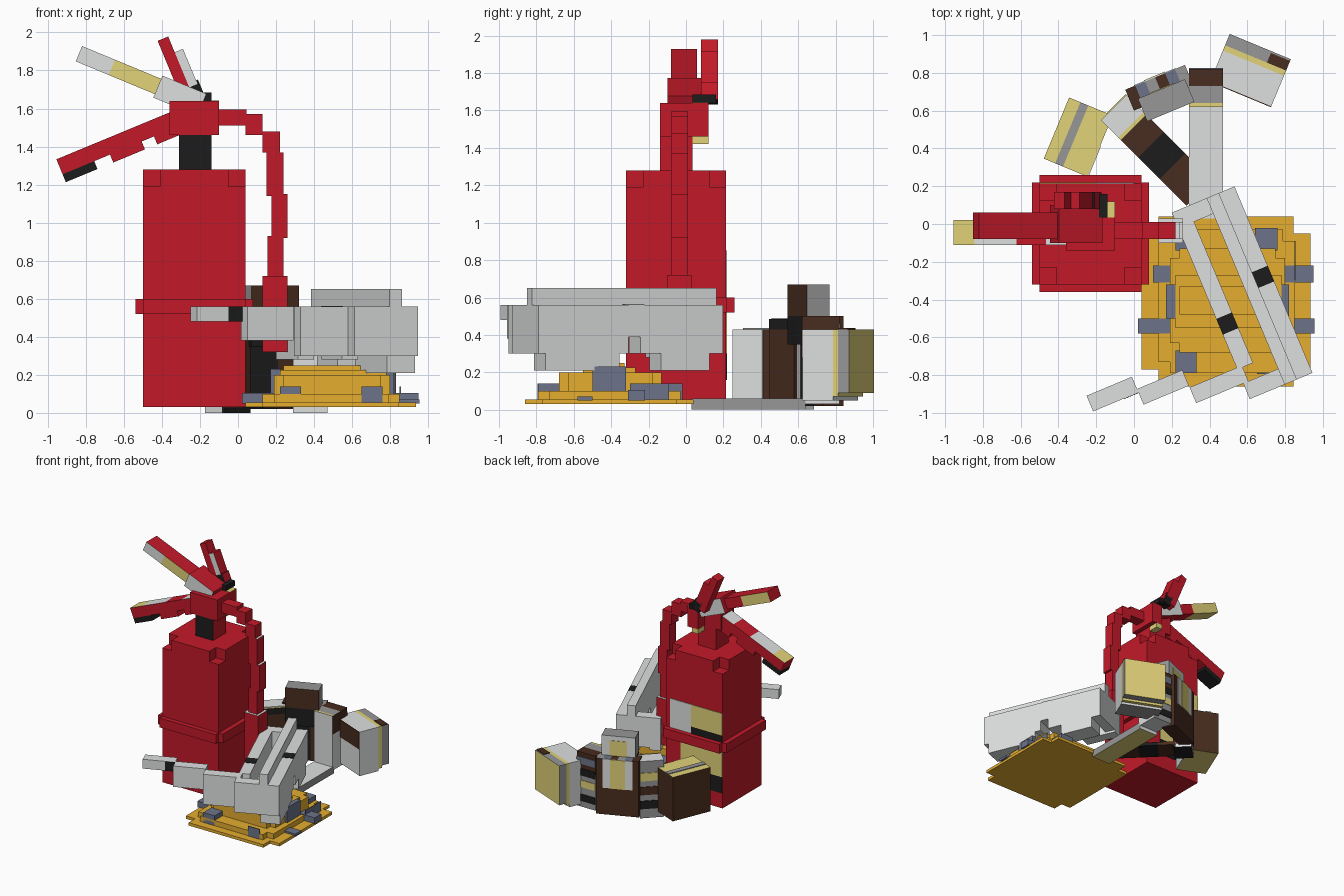
import bpy, bmesh, math
from mathutils import Matrix, Vector

cube = bpy.data.objects.get("Cube")
if cube:
    bpy.data.objects.remove(cube, do_unlink=True)


def material(name, rgb):
    m = bpy.data.materials.new(name)
    m.use_nodes = True
    m.diffuse_color = (*rgb, 1)
    m.node_tree.nodes["Principled BSDF"].inputs["Base Color"].default_value = (*rgb, 1)
    return m


red = material("red", (0.54, 0.01, 0.022))
gold = material("gold", (0.78, 0.42, 0.03))
grey = material("light grey", (0.73, 0.74, 0.74))
mid = material("mid grey", (0.31, 0.31, 0.31))
cream = material("cream yellow", (0.76, 0.65, 0.19))
brown = material("dark brown", (0.065, 0.025, 0.013))
black = material("black", (0.012, 0.012, 0.012))
slate = material("slate blue", (0.15, 0.175, 0.25))

AXES = {"+x": Vector((1, 0, 0)), "-x": Vector((-1, 0, 0)), "+y": Vector((0, 1, 0)),
        "-y": Vector((0, -1, 0)), "+z": Vector((0, 0, 1)), "-z": Vector((0, 0, -1))}
WORLD = Matrix.Identity(4)


def box(name, xs, ys, zs, mat, frame=WORLD, faces=None):
    """Box spanning three ranges in a frame; faces maps a side to another material."""
    bm = bmesh.new()
    bmesh.ops.create_cube(bm, size=1)
    for v in bm.verts:
        v.co = Vector([lo + (c + 0.5) * (hi - lo) for c, (lo, hi) in zip(v.co, (xs, ys, zs))])
    bm.normal_update()
    mesh = bpy.data.meshes.new(name)
    mesh.materials.append(mat)
    for side, paint in (faces or {}).items():
        mesh.materials.append(paint)
        for f in bm.faces:
            if f.normal.dot(AXES[side]) > 0.9:
                f.material_index = len(mesh.materials) - 1
    bm.to_mesh(mesh)
    bm.free()
    obj = bpy.data.objects.new(name, mesh)
    obj.matrix_world = frame
    bpy.context.collection.objects.link(obj)


def frame(x, y, z, degrees, axis="Z"):
    return Matrix.Translation((x, y, z)) @ Matrix.Rotation(math.radians(degrees), 4, axis)


def cross(name, xs, ys, zs, notch, mat):
    """Rectangle with square notches in its corners."""
    inner = lambda r: (r[0] + notch, r[1] - notch)
    box(name + "_long", xs, inner(ys), zs, mat)
    box(name + "_wide", inner(xs), ys, zs, mat)


# Tank with notched shoulders, belt and painted back panels
box("tank", (-0.5, 0.04), (-0.32, 0.215), (0.03, 1.19), red)
cross("tank_shoulder", (-0.5, 0.04), (-0.32, 0.215), (1.19, 1.28), 0.09, red)
cross("tank_belt", (-0.54, 0.08), (-0.36, 0.26), (0.52, 0.6), 0.04, red)
for name, xs, zs, mat in (("upper_cream", (-0.5, -0.2), (0.66, 0.85), cream),
                          ("upper_black", (-0.5, -0.2), (0.6, 0.66), black),
                          ("upper_grey", (-0.2, 0), (0.6, 0.85), grey),
                          ("lower_cream", (-0.5, -0.1), (0.3, 0.52), cream),
                          ("lower_black", (-0.5, -0.1), (0.16, 0.3), black)):
    box("back_panel_" + name, xs, (0.215, 0.22), zs, mat)

# Valve
box("neck", (-0.31, -0.14), (-0.14, 0.035), (1.28, 1.46), red, faces={"-y": black})
box("valve", (-0.36, -0.1), (-0.14, 0.035), (1.46, 1.64), red)
box("valve_back", (-0.2, -0.1), (0.035, 0.12), (1.46, 1.64), red)
box("valve_back_top", (-0.14, -0.1), (0.035, 0.12), (1.64, 1.642), cream)
box("valve_base", (-0.2, -0.14), (0.035, 0.12), (1.42, 1.46), cream)
box("valve_cap", (-0.25, -0.14), (0.035, 0.16), (1.64, 1.685), black)

# Upper lever, painted on both sides
up = frame(-0.853, 0, 1.848, 22.5, "Y")
for name, xs, near, far in (("tip", (0, 0.187), grey, cream), ("middle", (0.187, 0.28), cream, cream),
                            ("shaft", (0.28, 0.45), cream, red)):
    box("upper_lever_" + name, xs, (-0.08, 0.06), (0, 0.087), red, up, {"-y": near, "+y": far, "-z": far})
box("upper_lever_root", (0.45, 0.7), (-0.1, 0.1), (-0.02, 0.105), red, up, {"-y": grey, "+y": grey})

# Lower lever, painted on its top
low = frame(-0.905, 0, 1.213, -22.5, "Y")
for i, (xs, mat) in enumerate((((0, 0.12), cream), ((0.12, 0.36), grey),
                               ((0.36, 0.53), red), ((0.53, 0.72), grey))):
    box(f"lower_lever_{i}", xs, (-0.11, 0.02), (0.045, 0.13), red, low, {"+z": mat})
box("lower_lever_grip", (0, 0.18), (-0.11, 0.02), (0, 0.046), black, low)
for i, start in enumerate((0.27, 0.52)):
    box(f"lower_lever_step_{i}", (start, start + 0.18), (-0.11, 0.02), (0, 0.046), red, low)

# Locking pins
pin = frame(-0.28, 0, 1.69, -22.5, "Y")
box("tall_pin", (-0.03, 0.03), (0.08, 0.17), (-0.04, 0.3), red, pin)
pin = frame(-0.235, 0, 1.72, -22.5, "Y")
box("short_pin", (-0.024, 0.024), (0.08, 0.17), (0, 0.2), red, pin, {"-y": grey})
box("short_pin_base", (-0.035, 0.035), (0.08, 0.17), (-0.08, 0.02), black, pin, {"+x": red})

# Hose stepping over and down to the nozzle
for i, (xs, zs, top) in enumerate((((-0.1, 0.045), (1.51, 1.595), red), ((0.04, 0.13), (1.46, 1.57), red),
                                   ((0.13, 0.22), (1.37, 1.48), red), ((0.15, 0.24), (1.14, 1.37), grey),
                                   ((0.175, 0.26), (0.92, 1.15), grey), ((0.155, 0.24), (0.72, 0.93), red))):
    box(f"hose_{i}", xs, (-0.08, 0.01), zs, red, faces={"+z": top})
box("nozzle", (0.13, 0.26), (-0.1, 0.03), (0.32, 0.72), red, faces={"+z": grey})

# Stepped gold plate with slate latches and pads
cross("plate_base", (0.04, 0.935), (-0.86, 0.04), (0.03, 0.055), 0.09, gold)
cross("plate_step", (0.13, 0.85), (-0.79, -0.03), (0.055, 0.1), 0.06, gold)
cross("plate_middle", (0.19, 0.8), (-0.68, -0.13), (0.1, 0.2), 0.05, gold)
box("plate_upper", (0.22, 0.78), (-0.55, -0.27), (0.2, 0.225), gold)
box("plate_crown", (0.24, 0.75), (-0.48, -0.33), (0.2, 0.25), gold)
for i, (xs, ys, top) in enumerate((((0.1, 0.24), (-0.31, -0.22), 0.105), ((0.78, 0.95), (-0.31, -0.22), 0.105),
                                   ((0.02, 0.2), (-0.58, -0.5), 0.105), ((0.84, 0.955), (-0.58, -0.5), 0.07),
                                   ((0.22, 0.33), (-0.79, -0.67), 0.14), ((0.22, 0.33), (-0.14, -0.02), 0.14),
                                   ((0.64, 0.76), (-0.14, -0.02), 0.14), ((0.65, 0.76), (-0.795, -0.787), 0.14),
                                   ((0.17, 0.22), (-0.5, -0.32), 0.23), ((0.78, 0.82), (-0.5, -0.32), 0.23),
                                   ((0.85, 0.856), (-0.3, -0.09), 0.14))):
    box(f"latch_{i}", xs, ys, (0.05, top), slate)

# Grey jaw: local x runs across it, local y runs back along it
jaw = frame(0.2, 0.06, 0, 22.7)
box("jaw_back", (0, 0.36), (-0.09, 0), (0.3, 0.56), grey, jaw)
box("jaw_inner_bar", (0, 0.09), (-0.9, 0), (0.39, 0.56), grey, jaw)
box("jaw_top_rail", (0.2, 0.27), (-1.07, 0), (0.39, 0.65), grey, jaw)
box("jaw_outer_bar", (0.27, 0.36), (-1.07, 0), (0.39, 0.56), grey, jaw)
for name, xs, ys in (("inner", (0, 0.09), (-0.7, -0.61)), ("outer", (0.27, 0.36), (-0.545, -0.455))):
    box(f"jaw_{name}_mark", xs, ys, (0.56, 0.563), black, jaw)
for i, (ys, bottom) in enumerate((((-0.48, 0), 0.3), ((-1.07, -0.55), 0.3),
                                  ((-0.36, -0.08), 0.21), ((-1.03, -0.6), 0.21))):
    box(f"jaw_outer_leg_{i}", (0.2, 0.36), ys, (bottom, 0.39), grey, jaw)
for i, ys in enumerate(((-0.3, 0), (-0.9, -0.62))):
    box(f"jaw_inner_leg_{i}", (0, 0.09), ys, (0.28, 0.39), grey, jaw)
for i, (xs, back, bottom) in enumerate((((0, 0.36), -0.98, 0.3), ((-0.27, 0.03), -0.89, 0.3),
                                        ((-0.53, -0.27), -0.79, 0.38), ((-0.79, -0.53), -0.72, 0.48))):
    box(f"jaw_finger_{i}", xs, (back - 0.09, back), (bottom, 0.56), grey, jaw)
box("jaw_finger_mark", (-0.61, -0.53), (-0.813, -0.81), (0.48, 0.56), black, jaw)

# Right floor slab of the rear cradle with its end wall
box("floor_slab", (0.29, 0.47), (0.03, 0.64), (0, 0.06), grey, faces={"-z": cream, "+x": mid})
wall = (("cream", (0.62, 0.64), cream), ("grey", (0.64, 0.73), mid), ("brown", (0.73, 0.82), brown))
for name, ys, mat in wall:
    box("end_wall_" + name, (0.29, 0.47), ys, (0.03, 0.34), grey, faces={"+y": mid})
    box("end_wall_top_" + name, (0.29, 0.47), ys, (0.34, 0.5), brown, faces={"+z": mat, "-y": grey})
for i, (z, mat) in enumerate(((0.08, black), (0.2, cream), (0.3, black), (0.4, slate))):
    box(f"end_wall_stripe_{i}", (0.29, 0.47), (0.82, 0.825), (z, z + 0.06), mat)

# Diagonal floor slab: local y runs outward to its own end wall
diag = frame(0.345, 0.165, 0, 45)
for i, (ys, mat) in enumerate((((0, 0.2), brown), ((0.2, 0.36), black), ((0.36, 0.52), brown))):
    box(f"diagonal_slab_{i}", (-0.095, 0.095), ys, (0.025, 0.055), mat, diag)
for name, zs, mat in (("foot", (0, 0.06), black), ("panel", (0.06, 0.43), brown), ("cap", (0.43, 0.485), black)):
    box("diagonal_wall_" + name, (-0.095, 0.095), (0.49, 0.51), zs, mat, diag,
        {"+z": cream} if name == "cap" else None)
box("diagonal_wall", (-0.095, 0.095), (0.51, 0.64), (0, 0.49), grey, diag, {"+y": mid, "-z": black})
for i, (z, mat) in enumerate(((0.08, black), (0.2, brown), (0.32, cream))):
    box(f"diagonal_wall_stripe_{i}", (-0.095, 0.095), (0.64, 0.645), (z, z + 0.07), mat, diag)

# Middle wall and the taller block leaning on it
mid_wall = frame(0.13, 0.73, 0, 22.5)
for i, mat in enumerate((brown, slate, mid, brown, slate, mid)):
    x = -0.17 + i * 0.057
    box(f"middle_wall_{i}", (x, x + 0.057), (-0.07, 0.05), (0.02, 0.5), brown, mid_wall,
        {"+z": mat, "-y": black if i < 4 else brown})
box("middle_wall_frame", (-0.12, 0.12), (0.05, 0.054), (0.25, 0.5), grey, mid_wall)
box("middle_wall_panel", (-0.06, 0.06), (0.054, 0.058), (0.25, 0.5), cream, mid_wall)
tall = frame(0.17, 0.655, 0, 22.5)
box("tall_block", (-0.135, 0.135), (-0.065, 0.065), (0.5, 0.67), mid, tall, {"-y": brown, "+y": grey})
box("tall_block_panel", (-0.07, 0.07), (0.065, 0.069), (0.5, 0.63), cream, tall)
box("tall_block_base", (-0.135, 0.135), (-0.065, 0.065), (0.35, 0.5), black, tall, {"+y": grey, "+x": brown})

# Left outer block
left = frame(-0.295, 0.46, 0, -22.5)
box("left_block", (-0.125, 0.125), (-0.175, 0.175), (0.05, 0.43), brown, left, {"+z": cream, "-z": cream})
box("left_block_stripe", (-0.06, -0.015), (-0.175, 0.175), (0.43, 0.436), mid, left)
box("left_block_inner_panel", (0.125, 0.13), (-0.175, 0.0), (0.05, 0.43), grey, left)

# Right outer block with cream back and striped top
right = frame(0.615, 0.81, 0, -22.5)
box("right_block", (-0.175, 0.175), (-0.13, 0.045), (0.05, 0.43), grey, right, {"-z": mid})
box("right_block_trim", (-0.175, 0.175), (0.045, 0.075), (0.07, 0.43), cream, right)
box("right_block_back", (-0.175, 0.175), (0.075, 0.14), (0.09, 0.43), mid, right, {"+y": cream})
box("right_block_corner", (0.065, 0.175), (0.075, 0.13), (0.43, 0.436), brown, right)
box("right_block_front_band", (-0.175, 0.175), (-0.135, -0.13), (0.28, 0.43), brown, right)
